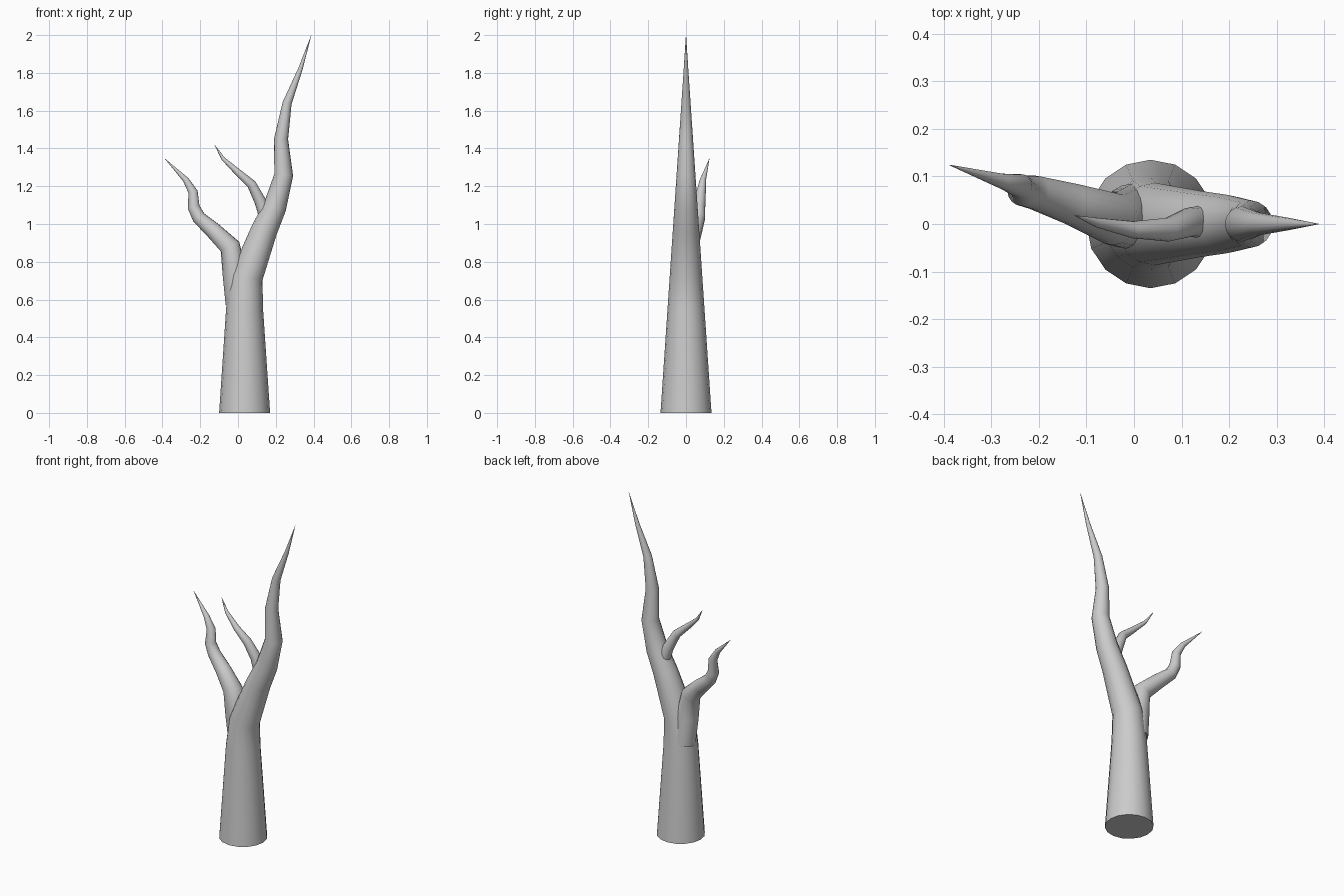
import bpy
import math

if "Cube" in bpy.data.objects:
    bpy.data.objects.remove(bpy.data.objects["Cube"])


def limb(name, points):
    """Tapered round tube through (x, y, z, radius) points."""
    data = bpy.data.curves.new(name, 'CURVE')
    data.dimensions = '3D'
    data.twist_mode = 'MINIMUM'
    data.bevel_depth = 1.0
    data.bevel_resolution = 6
    data.use_fill_caps = True
    spline = data.splines.new('POLY')
    spline.points.add(len(points) - 1)
    for p, (x, y, z, r) in zip(spline.points, points):
        p.co = (x, y, z, 1)
        p.radius = r
    obj = bpy.data.objects.new(name, data)
    bpy.context.collection.objects.link(obj)
    bpy.ops.object.select_all(action='DESELECT')
    obj.select_set(True)
    bpy.context.view_layer.objects.active = obj
    bpy.ops.object.convert(target='MESH')
    bpy.ops.object.shade_smooth_by_angle(angle=math.radians(40))
    return bpy.context.object


# Trunk: radius shrinks steadily from the base to the tip
trunk_path = [(0.035, 0), (0.035, 0.55), (0.045, 0.72), (0.14, 0.97),
              (0.195, 1.09), (0.242, 1.26), (0.228, 1.45), (0.26, 1.64),
              (0.33, 1.82), (0.388, 2.0)]
limb("trunk", [(x, 0, z, max(0.135 * (1 - z / 2), 0.0005))
               for x, z in trunk_path])

# Lower branch, leaning left and back
limb("lower_branch", [
    (0.0, 0.02, 0.58, 0.066), (-0.018, 0.012, 0.74, 0.064),
    (-0.042, 0.01, 0.88, 0.055), (-0.13, 0.042, 0.965, 0.044),
    (-0.208, 0.066, 1.035, 0.036), (-0.235, 0.07, 1.09, 0.032),
    (-0.238, 0.08, 1.17, 0.025), (-0.277, 0.09, 1.235, 0.016),
    (-0.388, 0.124, 1.347, 0.0005)])

# Upper twig, growing left off the leaning trunk
limb("upper_twig", [
    (0.15, 0.004, 1.03, 0.036), (0.118, 0.004, 1.12, 0.031),
    (0.072, -0.012, 1.21, 0.025), (-0.002, -0.012, 1.275, 0.018),
    (-0.078, 0.003, 1.345, 0.010), (-0.125, 0.018, 1.42, 0.0005)])
